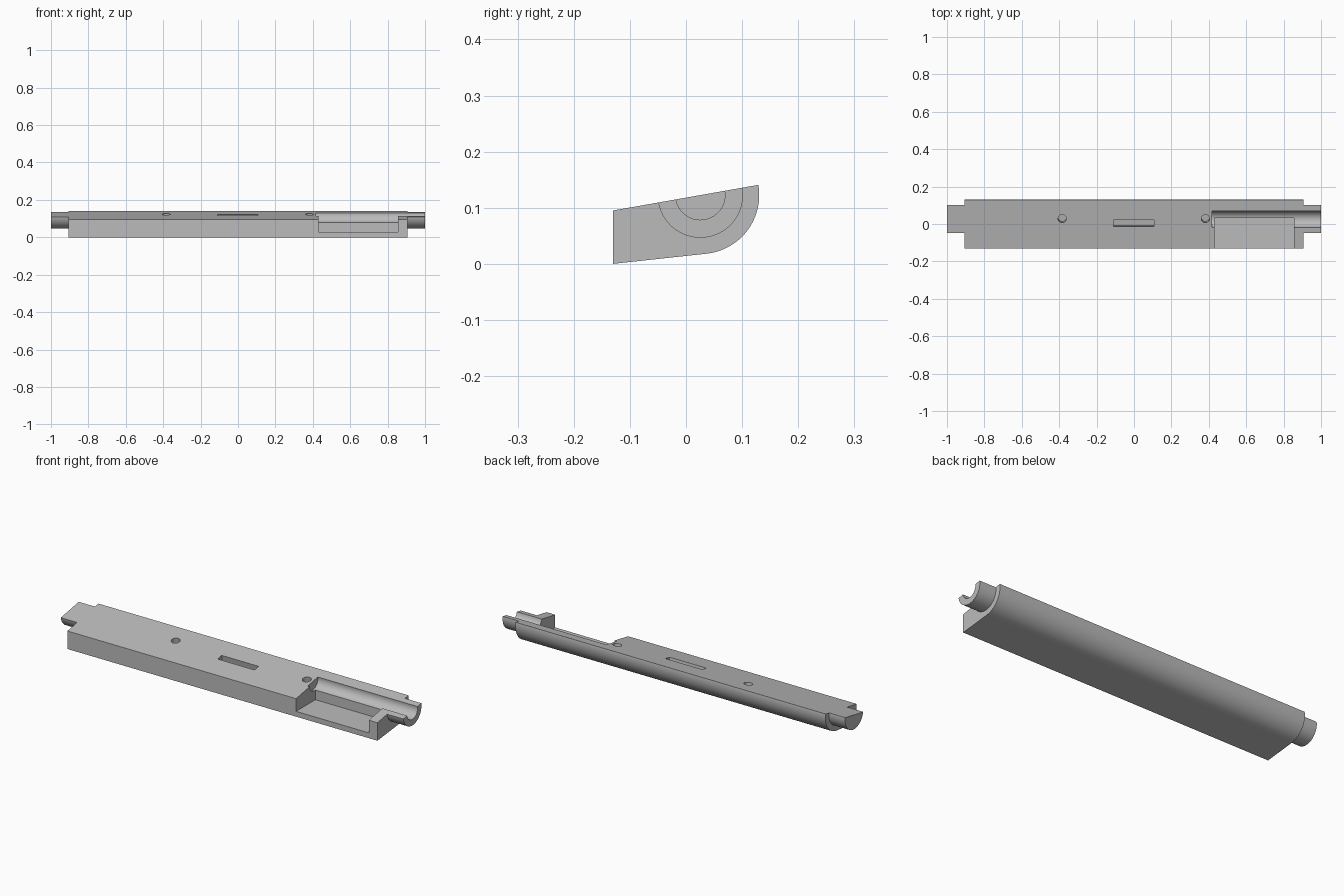
import bpy, bmesh
from math import radians, sin, cos, tau
from mathutils import Matrix, Vector

cube = bpy.data.objects.get("Cube")
if cube:
    bpy.data.objects.remove(cube, do_unlink=True)

AXIS = Vector((0, 0.0255, 0.1225))   # shared centre line of all round parts
TILT = radians(10)                   # slope of the upper face
SLOPE = Matrix.Translation(AXIS) @ Matrix.Rotation(TILT, 4, 'X')

grey = bpy.data.materials.new("light grey")
grey.use_nodes = True
colour = (0.5, 0.5, 0.5, 1)
grey.diffuse_color = colour
grey.node_tree.nodes["Principled BSDF"].inputs["Base Color"].default_value = colour


def arc(radius, start, end, steps):
    """Points (y, z) around the shared axis."""
    angles = [start + (end - start) * i / steps for i in range(steps + 1)]
    return [(AXIS.y + radius * cos(a), AXIS.z + radius * sin(a)) for a in angles]


def prism(name, outline, x0, x1):
    """Extrude a (y, z) outline along x."""
    bm = bmesh.new()
    face = bm.faces.new([bm.verts.new((x0, y, z)) for y, z in outline])
    out = bmesh.ops.extrude_face_region(bm, geom=[face])
    moved = [v for v in out["geom"] if isinstance(v, bmesh.types.BMVert)]
    bmesh.ops.translate(bm, verts=moved, vec=(x1 - x0, 0, 0))
    return finish(name, bm)


def box(name, low, high, matrix=Matrix()):
    low, high = Vector(low), Vector(high)
    place = Matrix.Translation((low + high) / 2) @ Matrix.Diagonal((high - low).to_4d())
    bm = bmesh.new()
    bmesh.ops.create_cube(bm, size=1, matrix=matrix @ place)
    return finish(name, bm)


def finish(name, bm):
    bmesh.ops.recalc_face_normals(bm, faces=bm.faces)
    mesh = bpy.data.meshes.new(name)
    bm.to_mesh(mesh)
    bm.free()
    mesh.materials.append(grey)
    obj = bpy.data.objects.new(name, mesh)
    bpy.context.collection.objects.link(obj)
    return obj


def rod(name, radius, x0, x1):
    return prism(name, arc(radius, 0, tau, 64)[:-1], x0, x1)


def drill(name, x):
    """Round hole square to the sloping face."""
    bm = bmesh.new()
    bmesh.ops.create_cone(bm, cap_ends=True, segments=24, radius1=0.022, radius2=0.022,
                          depth=0.08, matrix=SLOPE @ Matrix.Translation((x, 0.003, 0)))
    return finish(name, bm)


# Main bar: flat front and underside, rounded back
bar = prism("bar", [(-0.13, 0.2), (-0.13, 0)] + arc(0.105, radians(-84), radians(90), 40),
            -0.905, 0.905)

# Half-round end stubs, then everything that is cut away
steps = [("UNION", rod("left_stub", 0.076, 0.85, 1)),
         ("UNION", rod("right_stub", 0.076, -1, -0.85)),
         ("DIFFERENCE", rod("bore", 0.044, 0.418, 1.1)),
         ("DIFFERENCE", box("pocket", (0.43, -0.2, 0.028), (0.855, 0.031, 0.3))),
         ("DIFFERENCE", drill("left_hole", 0.382)),
         ("DIFFERENCE", drill("right_hole", -0.384)),
         ("DIFFERENCE", box("slot", (-0.11, -0.04, -0.03), (0.106, -0.005, 0.05), SLOPE)),
         ("DIFFERENCE", box("top_trim", (-1.2, -0.4, 0), (1.2, 0.4, 0.4), SLOPE))]

for operation, tool in steps:
    tool.hide_render = True
    mod = bar.modifiers.new(tool.name, 'BOOLEAN')
    mod.operation, mod.object, mod.solver = operation, tool, 'EXACT'

# Bake the cuts and drop the tools
bpy.context.view_layer.update()
shaped = bar.evaluated_get(bpy.context.evaluated_depsgraph_get())
result = bpy.data.meshes.new_from_object(shaped)
bar.modifiers.clear()
bar.data = result
for _, tool in steps:
    bpy.data.objects.remove(tool, do_unlink=True)

bpy.ops.object.select_all(action='DESELECT')
bar.select_set(True)
bpy.context.view_layer.objects.active = bar
bpy.ops.object.shade_smooth_by_angle(angle=radians(30))
